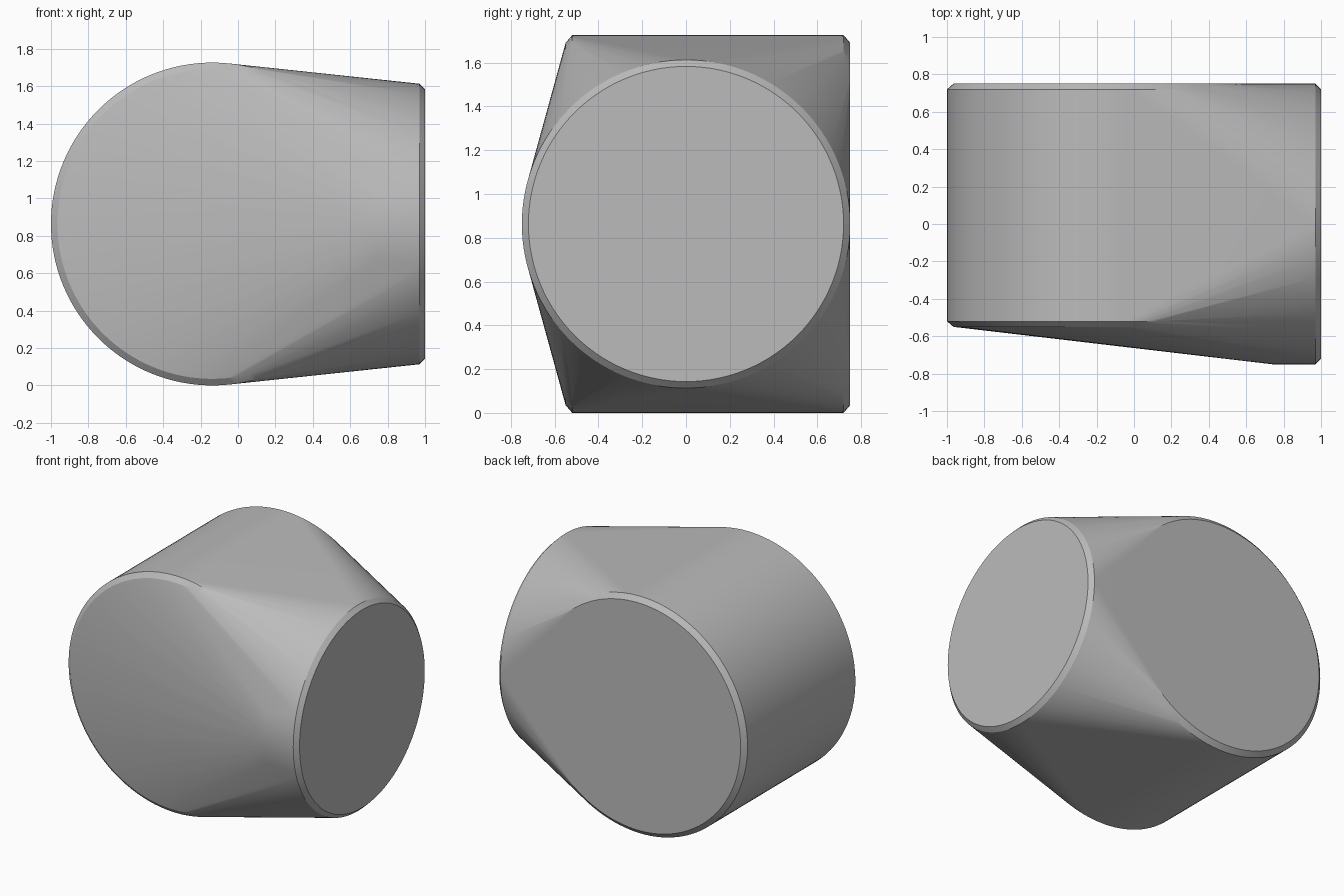
import bpy
import bmesh
import math

cube = bpy.data.objects.get("Cube")
if cube:
    bpy.data.objects.remove(cube, do_unlink=True)

SEGMENTS = 128
MID_Z = 0.863


def ring(bm, axis, along, radius, center_x=0.0):
    """Add a circle of points perpendicular to the x or y axis."""
    for i in range(SEGMENTS):
        a = 2 * math.pi * i / SEGMENTS
        u, v = radius * math.cos(a), MID_Z + radius * math.sin(a)
        bm.verts.new((along, u, v) if axis == "x" else (center_x + u, along, v))


grey = bpy.data.materials.new("plain grey")
grey.use_nodes = True
colour = (0.5, 0.5, 0.5, 1)
grey.diffuse_color = colour
grey.node_tree.nodes["Principled BSDF"].inputs["Base Color"].default_value = colour

bm = bmesh.new()

# Wide barrel running front to back, chamfered at both ends
for y, radius in ((-0.55, 0.828), (-0.52, 0.863), (0.72, 0.863), (0.75, 0.828)):
    ring(bm, "y", y, radius, center_x=-0.137)

# Narrower collar pointing left, chamfered at its outer end
for x, radius in ((0.74, 0.75), (0.97, 0.75), (1.0, 0.72)):
    ring(bm, "x", x, radius)

# One skin stretched around both
hull = bmesh.ops.convex_hull(bm, input=bm.verts[:])
inside = {g for g in hull["geom_interior"] + hull["geom_unused"]
          if isinstance(g, bmesh.types.BMVert)}
bmesh.ops.delete(bm, geom=list(inside), context="VERTS")
bmesh.ops.dissolve_limit(bm, angle_limit=math.radians(0.1),
                         verts=bm.verts[:], edges=bm.edges[:])
bmesh.ops.recalc_face_normals(bm, faces=bm.faces[:])

mesh = bpy.data.meshes.new("elbow_body")
bm.to_mesh(mesh)
bm.free()
mesh.materials.append(grey)
body = bpy.data.objects.new("elbow_body", mesh)
bpy.context.collection.objects.link(body)

bpy.ops.object.select_all(action="DESELECT")
body.select_set(True)
bpy.context.view_layer.objects.active = body
bpy.ops.object.shade_smooth_by_angle(angle=math.radians(20))
